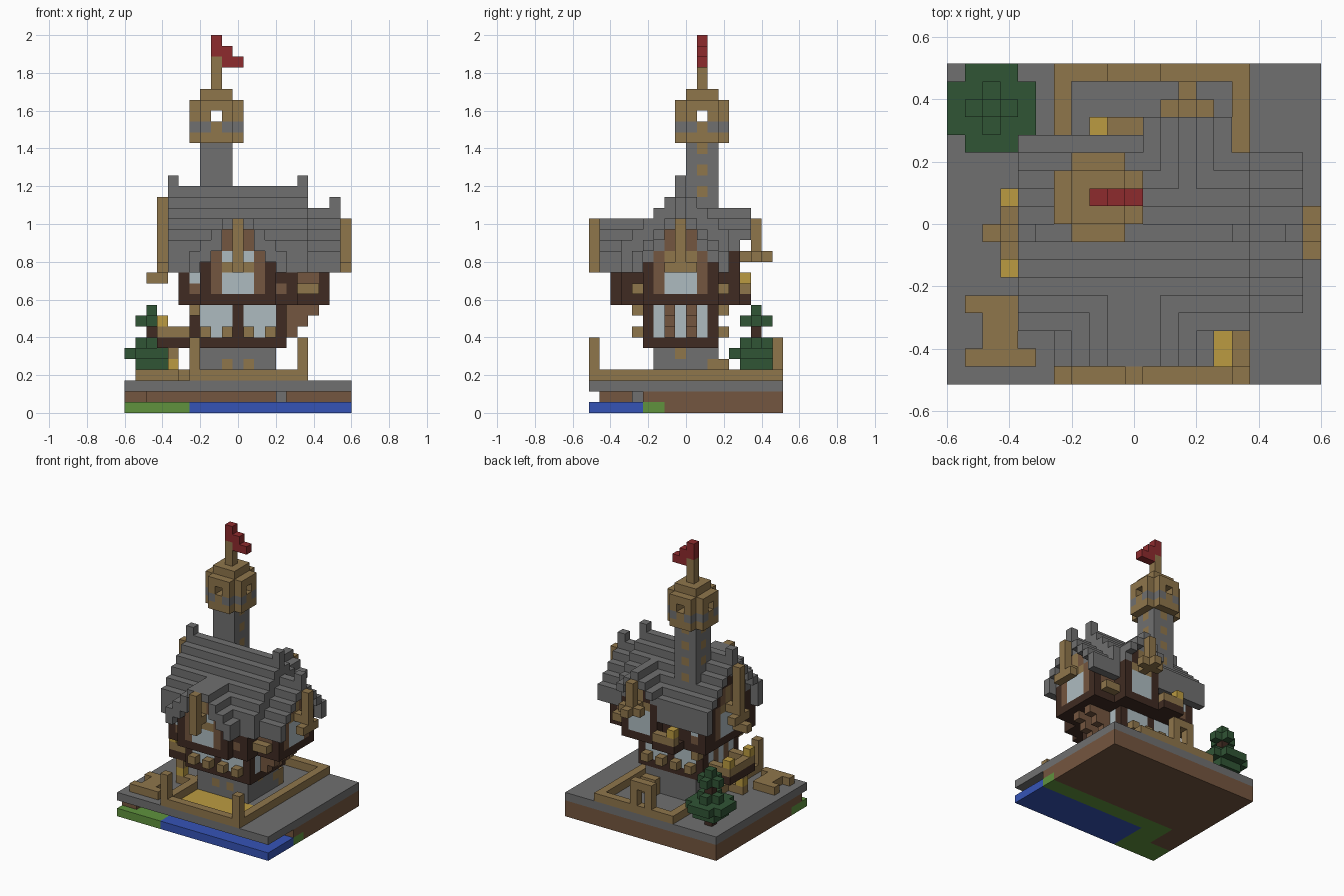
import bpy
import bmesh

cube = bpy.data.objects.get("Cube")
if cube:
    bpy.data.objects.remove(cube, do_unlink=True)

U = 2 / 35  # edge of one block
COLOURS = {
    "stone": (.162, .162, .162), "tan_wood": (.275, .18, .071),
    "brown_wood": (.175, .093, .05), "dark_wood": (.05, .024, .016),
    "glass": (.42, .50, .53), "straw": (.50, .33, .053),
    "flag_red": (.27, .024, .027), "leaf_green": (.03, .09, .036),
    "grass": (.115, .29, .048), "water": (.036, .088, .47),
}
materials = {}
for name, rgb in COLOURS.items():
    mat = bpy.data.materials.new(name)
    mat.use_nodes = True
    mat.diffuse_color = (*rgb, 1)
    bsdf = mat.node_tree.nodes["Principled BSDF"]
    bsdf.inputs["Base Color"].default_value = (*rgb, 1)
    bsdf.inputs["Roughness"].default_value = 0.9
    materials[name] = mat

blocks = {}  # block position -> (part, colour)


def box(part, colour, x, y, z):
    """Fill blocks; each argument is one index or an inclusive (first, last)."""
    spans = [(s, s) if isinstance(s, int) else s for s in (x, y, z)]
    (xa, xb), (ya, yb), (za, zb) = spans
    for i in range(xa, xb + 1):
        for j in range(ya, yb + 1):
            for k in range(za, zb + 1):
                if colour is None:
                    blocks.pop((i, j, k), None)
                else:
                    blocks[i, j, k] = (part, colour)


# Ground: earth, grass bank, water, stone slab
box("earth", "brown_wood", (0, 20), (5, 17), 1)
box("earth", "brown_wood", (0, 20), (3, 17), 0)
box("grass_bank", "grass", (0, 5), (0, 2), 0)
box("grass_bank", "grass", (3, 20), (3, 6), 0)
box("water", "water", (6, 20), (0, 4), 0)
box("earth", "brown_wood", (0, 1), (1, 4), 1)
box("pier", "stone", 14, 4, 1)
box("slab", "stone", (0, 20), (0, 17), 2)
box("straw_floor", "straw", (7, 15), (1, 5), 2)

# Yard walls, posts and back gate
for x in (6, 16):
    box("yard_wall", "tan_wood", x, (0, 17), 3)
    box("yard_post", "tan_wood", x, 0, (3, 6))
for y in (0, 17):
    box("yard_wall", "tan_wood", (6, 16), y, 3)
box("gate", "tan_wood", (9, 11), 17, (3, 6))
box("gate", None, 10, 17, (4, 5))

# Small ground bench beside the yard
box("bench", "tan_wood", (1, 4), 1, 3)
box("bench", "tan_wood", (2, 3), (2, 3), 3)
box("bench", "tan_wood", (1, 3), 4, 3)
box("lamp", "tan_wood", 4, 6, (3, 5))
box("lamp", "tan_wood", 5, 6, 3)
box("lamp", "straw", 4, 6, 4)

# Stone base
box("base", "stone", (7, 13), (6, 11), (3, 5))
for x in (9, 11):
    box("base", "tan_wood", x, 6, 4)
for x in (7, 13):
    box("base", "tan_wood", x, 8, 5)
box("back_step", "tan_wood", (12, 13), (11, 12), 4)
box("back_step", "tan_wood", (12, 13), 12, 3)

# Lower storey with windows and brackets
box("lower_storey", "dark_wood", (6, 14), (5, 11), (6, 9))
for x in (7, 11):
    for y in (5, 11):
        box("lower_storey", "glass", (x, x + 2), y, (7, 9))
    for sill in (x, x + 2):
        for y in (4, 12):
            box("window_sill", "tan_wood", sill, y, 7)
for x in (6, 14):
    for y in (6, 8, 10):
        box("lower_storey", "glass", x, y, (7, 9))
    for y in (7, 9):
        box("lower_storey", "brown_wood", x, y, (7, 9))
for y in (7, 9):
    for z in (7, 8, 9):
        box("bracket", "brown_wood", (15, z + 8), y, z)
for y in (4, 12):
    box("beam_end", "tan_wood", 6, y, 9)

# Side balcony with lanterns
box("side_balcony", "dark_wood", (3, 5), (6, 10), 6)
box("side_balcony", "tan_wood", 3, (6, 10), 7)
for y in (6, 10):
    box("side_balcony", "tan_wood", (3, 5), y, 7)
    box("lantern", "straw", 3, y, 8)

# Upper storey
box("upper_storey", "dark_wood", (5, 15), (3, 12), (10, 12))
box("upper_storey", "dark_wood", (16, 18), (5, 11), (10, 12))
box("upper_storey", "dark_wood", (7, 13), 2, (10, 12))
box("upper_storey", "dark_wood", (11, 15), 13, (10, 12))
for y in (3, 12):
    box("upper_storey", "glass", 6, y, 12)
    for x in (6, 14):
        box("upper_storey", "brown_wood", x, y, 11)
for y, wall in ((4, 5), (12, 11)):
    box("flower_box", "tan_wood", (16, 17), y, 11)
    box("upper_storey", "brown_wood", (16, 17), wall, 12)
box("back_balcony", "dark_wood", (8, 10), (13, 14), 10)
box("back_balcony", "tan_wood", (8, 10), 14, 11)
box("back_lantern", "straw", 8, 14, 12)


# Stepped roofs: long ridge, side wing, front and back gables
def roof_height(x, y):
    h = 0
    if 4 <= x <= 16 and 3 <= y <= (13 if x <= 10 else 12):
        h = 20 - abs(y - 8)
    if 17 <= x <= 19 and abs(y - 8) <= 4:
        h = 18 - abs(y - 8)
    if abs(x - 10) <= 4 and 1 <= y <= 8:
        h = max(h, (17, 17, 16, 15, 14)[abs(x - 10)])
    if abs(x - 13) <= 2 and 8 <= y <= 14:
        h = max(h, 18 - abs(x - 13))
    return h


def roof_bottom(x, y, h):
    if y == 14:
        return h
    if y == 1:
        return h if abs(x - 10) < 2 else h - 1
    if not roof_height(x, y - 1) or not roof_height(x, y + 1):
        return 13
    return h if x in (4, 19) else max(13, h - 1)


for x in range(4, 20):
    for y in range(1, 15):
        h = roof_height(x, y)
        if not h:
            continue
        low = roof_bottom(x, y, h)
        box("roof", "stone", x, y, (low, h))
        if 5 <= x <= 18 and 2 <= y <= 13 and (x < 16 or 5 <= y <= 11):
            box("attic", "dark_wood", x, y, (13, low - 1))
for x, z in ((4, 21), (16, 21), (19, 19)):
    box("roof_horn", "stone", x, 8, z)


# Gable fronts: window, timber frame and king post
def gable(place, arch, post, frame):
    for u in range(-2, 3):
        if abs(u) == 2:
            place("gable_frame", frame, u, 0, (11, 14))
        else:
            place("gable_window", "glass", u, 0, (11, 14))
            place("gable_frame", "tan_wood", u, 0, arch)
            place("gable_frame", frame, u, 0, (15, 16))
    place("king_post", "tan_wood", 0, 2, post)
    place("king_post", "tan_wood", 0, 1, 14)
    place("king_post", "tan_wood", 0, 0, (14, 16))


def front_place(p, c, u, out, z):
    box(p, c, 10 + u, 2 - out, z)


def back_place(p, c, u, out, z):
    box(p, c, 13 + u, 13 + out, z)


def right_place(p, c, u, out, z):
    box(p, c, 18 + out, 8 + u, z)


def left_place(p, c, u, out, z):
    box(p, c, 5 - out, 8 + u, z)


gable(front_place, 13, (13, 17), "brown_wood")
gable(back_place, 14, (14, 17), "dark_wood")
gable(right_place, 14, (13, 17), "brown_wood")
gable(left_place, 14, (13, 19), "brown_wood")
for x in (3, 20):
    box("king_post", "tan_wood", x, (7, 9), 13)
box("king_post", "tan_wood", (2, 3), 8, 12)
box("king_post", "tan_wood", (12, 14), 15, 14)
box("king_post", "tan_wood", 13, 16, 14)

# Tower shaft with small lights
box("tower", "stone", (7, 9), (9, 11), (13, 24))
for z in range(14, 25, 2):
    box("tower", "tan_wood", 8, 11, z)
    if z >= 20:
        for x in (7, 9):
            box("tower", "tan_wood", x, 10, z)

# Lookout: cross-shaped head with see-through openings
for z in range(25, 29):
    box("lookout", "tan_wood", (6, 10), (9, 11), z)
    box("lookout", "tan_wood", (7, 9), (8, 12), z)
for a in (-1, 1):
    for b in (-2, 2):
        box("lookout", "stone", 8 + a, 10 + b, 26)
        box("lookout", "stone", 8 + b, 10 + a, 26)
box("lookout", None, (6, 10), 10, 27)
box("lookout", None, 8, (8, 12), 27)
box("lookout_cap", "tan_wood", (7, 9), (9, 11), 29)
box("flag_pole", "tan_wood", 8, 10, (30, 32))
box("flag", "flag_red", 8, 10, (33, 34))
box("flag", "flag_red", 9, 10, (32, 33))
box("flag", "flag_red", 10, 10, 32)

# Tree
box("tree_trunk", "dark_wood", 2, 15, (3, 7))
box("tree_leaves", "leaf_green", (1, 3), (14, 16), 4)
box("tree_leaves", "leaf_green", (0, 4), (14, 16), 5)
box("tree_leaves", "leaf_green", (1, 3), (13, 17), 5)
box("tree_leaves", "leaf_green", (1, 3), 15, 6)
box("tree_leaves", "leaf_green", 2, (14, 16), 6)
box("tree_leaves", "leaf_green", (1, 3), 15, 8)
box("tree_leaves", "leaf_green", 2, (14, 16), 8)
box("tree_leaves", "leaf_green", 2, 15, 9)


# Turn each part's exposed block sides into one mesh object
def build(part):
    bm = bmesh.new()
    slots, verts = [], {}
    for pos, (owner, colour) in blocks.items():
        if owner != part:
            continue
        if colour not in slots:
            slots.append(colour)
        for axis in range(3):
            for side in (0, 1):
                near = list(pos)
                near[axis] += 2 * side - 1
                if tuple(near) in blocks:
                    continue
                ring = []
                for s, t in ((0, 0), (1, 0), (1, 1), (0, 1)):
                    corner = list(pos)
                    corner[axis] += side
                    corner[(axis + 1) % 3] += s
                    corner[(axis + 2) % 3] += t
                    i, j, k = key = tuple(corner)
                    if key not in verts:
                        verts[key] = bm.verts.new(((i - 10.5) * U, (j - 9) * U, k * U))
                    ring.append(verts[key])
                face = bm.faces.new(ring if side else ring[::-1])
                face.material_index = slots.index(colour)
    mesh = bpy.data.meshes.new(part)
    bm.to_mesh(mesh)
    bm.free()
    for colour in slots:
        mesh.materials.append(materials[colour])
    bpy.context.scene.collection.objects.link(bpy.data.objects.new(part, mesh))


for part in dict.fromkeys(owner for owner, _ in blocks.values()):
    build(part)
